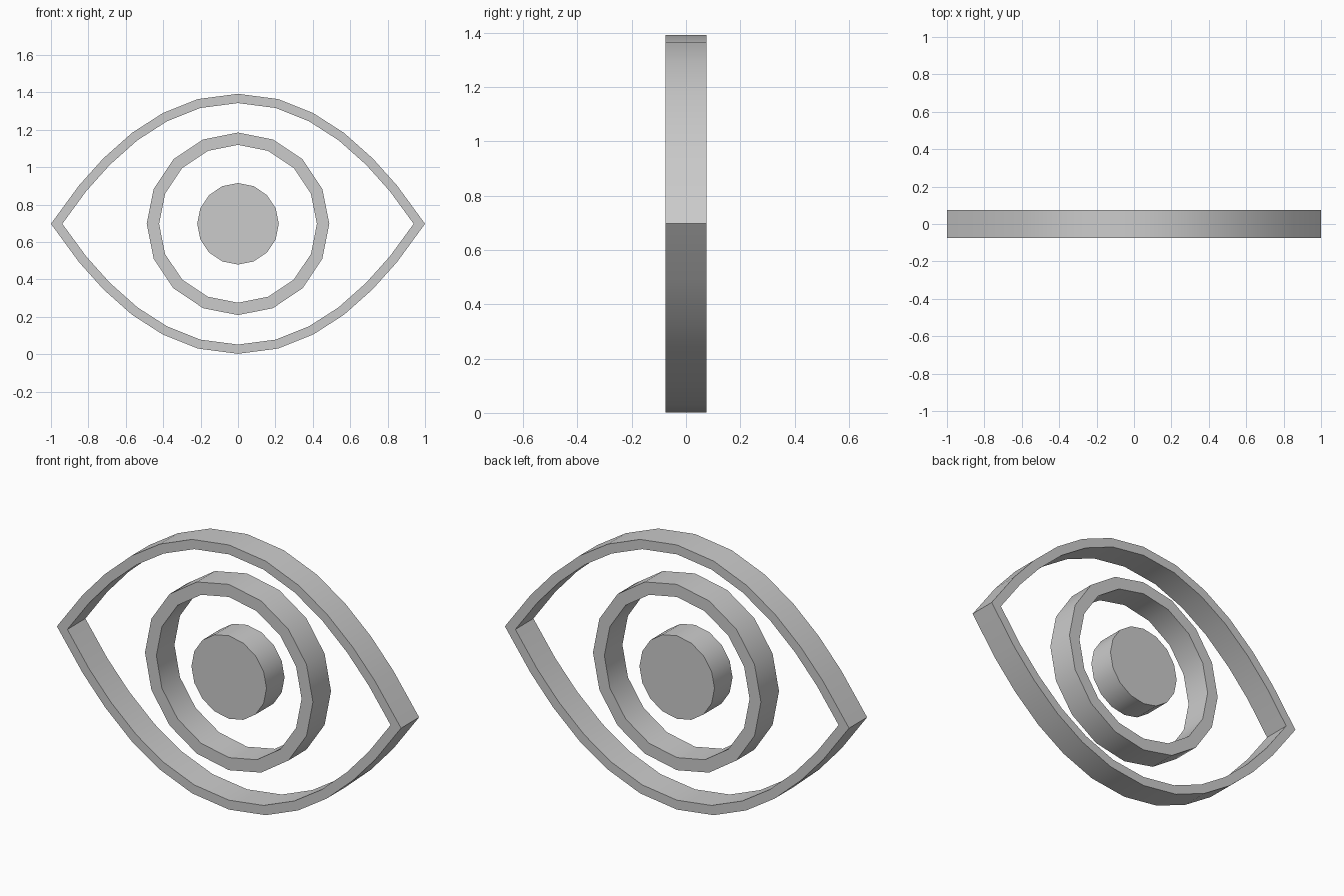
import bpy, bmesh, math
from mathutils import Vector

cube = bpy.data.objects.get("Cube")
if cube:
    bpy.data.objects.remove(cube, do_unlink=True)

HALF_DEPTH = 0.075
CENTRE_Z = 0.697

grey = bpy.data.materials.new("light_grey")
grey.use_nodes = True
colour = (0.6, 0.6, 0.6, 1)
grey.diffuse_color = colour
grey.node_tree.nodes["Principled BSDF"].inputs["Base Color"].default_value = colour


def circle(radius, sides=16):
    return [Vector((math.cos(a), math.sin(a))) * radius
            for a in (2 * math.pi * i / sides for i in range(sides))]


def inset(loop, width):
    """Mitred inward offset of a counter-clockwise outline."""
    result = []
    for i, p in enumerate(loop):
        a = (p - loop[i - 1]).normalized()
        b = (loop[(i + 1) % len(loop)] - p).normalized()
        na, nb = Vector((-a.y, a.x)), Vector((-b.y, b.x))
        result.append(p + (na + nb) * width / (1 + na.dot(nb)))
    return result


def extrude_outline(name, outer, inner=None):
    """Slab between front and back, with an optional hole of equal point count."""
    bm = bmesh.new()

    def add_loop(points, y):
        return [bm.verts.new((p.x, y, p.y + CENTRE_Z)) for p in points]

    def bridge(a, b):
        for i in range(len(a)):
            j = (i + 1) % len(a)
            bm.faces.new((a[i], a[j], b[j], b[i]))

    front, back = add_loop(outer, -HALF_DEPTH), add_loop(outer, HALF_DEPTH)
    bridge(front, back)
    if inner:
        hole_front, hole_back = add_loop(inner, -HALF_DEPTH), add_loop(inner, HALF_DEPTH)
        bridge(hole_front, front)
        bridge(back, hole_back)
        bridge(hole_back, hole_front)
    else:
        bm.faces.new(front)
        bm.faces.new(back[::-1])
    bmesh.ops.recalc_face_normals(bm, faces=bm.faces)
    mesh = bpy.data.meshes.new(name)
    bm.to_mesh(mesh)
    bm.free()
    mesh.materials.append(grey)
    obj = bpy.data.objects.new(name, mesh)
    bpy.context.collection.objects.link(obj)
    bpy.ops.object.select_all(action='DESELECT')
    obj.select_set(True)
    bpy.context.view_layer.objects.active = obj
    bpy.ops.object.shade_smooth_by_angle(angle=math.radians(30))


# Almond outline: one quarter, mirrored to the other three
quarter = [Vector(p) for p in ((1, 0), (0.85, 0.205), (0.72, 0.35), (0.567, 0.486),
                               (0.402, 0.592), (0.214, 0.667), (0, 0.695))]
upper = quarter + [Vector((-p.x, p.y)) for p in quarter[-2::-1]]
almond = upper + [Vector((p.x, -p.y)) for p in upper[-2:0:-1]]

extrude_outline("eyelid_frame", almond, inset(almond, 0.049))
extrude_outline("iris_ring", circle(0.488), circle(0.422))
extrude_outline("pupil_disc", circle(0.218))
